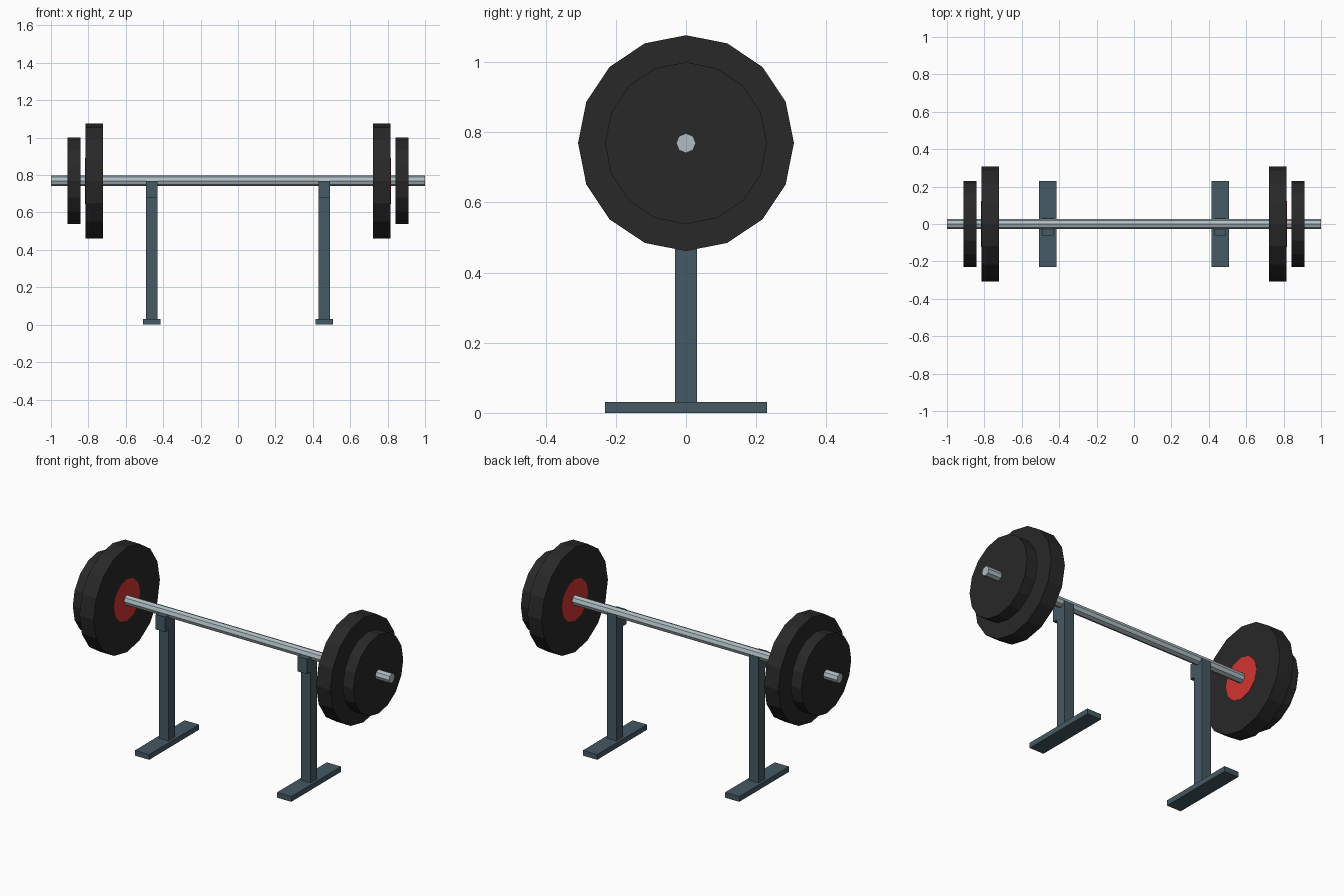
import bpy
from math import pi

if "Cube" in bpy.data.objects:
    bpy.data.objects.remove(bpy.data.objects["Cube"])

BAR_Z = 0.769


def material(name, rgb):
    mat = bpy.data.materials.new(name)
    mat.diffuse_color = (*rgb, 1)
    mat.use_nodes = True
    mat.node_tree.nodes["Principled BSDF"].inputs["Base Color"].default_value = mat.diffuse_color
    return mat


steel = material("steel", (0.43, 0.51, 0.54))
rubber = material("rubber", (0.021, 0.021, 0.021))
red = material("red", (0.65, 0.035, 0.03))
frame = material("frame_paint", (0.06, 0.10, 0.125))


def disc(name, x, radius, width, sides, mat):
    """Flat-shaded cylinder lying along x at bar height."""
    bpy.ops.mesh.primitive_cylinder_add(
        vertices=sides, radius=radius, depth=width,
        location=(x, 0, BAR_Z), rotation=(0, pi / 2, 0))
    finish(name, mat)


def box(name, x, y, z, mat):
    """Box from (min, max) pairs in y and z, and (centre, width) in x."""
    bpy.ops.mesh.primitive_cube_add(
        size=1, location=(x[0], sum(y) / 2, sum(z) / 2))
    bpy.context.object.scale = (x[1], y[1] - y[0], z[1] - z[0])
    finish(name, mat)


def finish(name, mat):
    obj = bpy.context.object
    obj.name = name
    obj.data.materials.append(mat)
    bpy.ops.object.transform_apply(location=False, rotation=True, scale=True)


# Bar
disc("bar", 0, 0.028, 2.0, 8, steel)

for side, s in (("left", -1), ("right", 1)):
    # Weight plates with a red hub just proud of the large plate
    disc(f"large_plate_{side}", s * 0.769, 0.3077, 0.0923, 16, rubber)
    disc(f"plate_hub_{side}", s * 0.769, 0.123, 0.0954, 12, red)
    disc(f"small_plate_{side}", s * 0.877, 0.2308, 0.070, 16, rubber)

    # Stand: foot, upright and front rest block
    x = s * 0.4615
    box(f"foot_{side}", (x, 0.0923), (-0.2308, 0.2308), (0, 0.0308), frame)
    box(f"upright_{side}", (x, 0.0615), (-0.0308, 0.0308), (0.0308, 0.769), frame)
    box(f"rest_block_{side}", (x, 0.0615), (-0.0615, -0.0308), (0.681, 0.769), frame)
